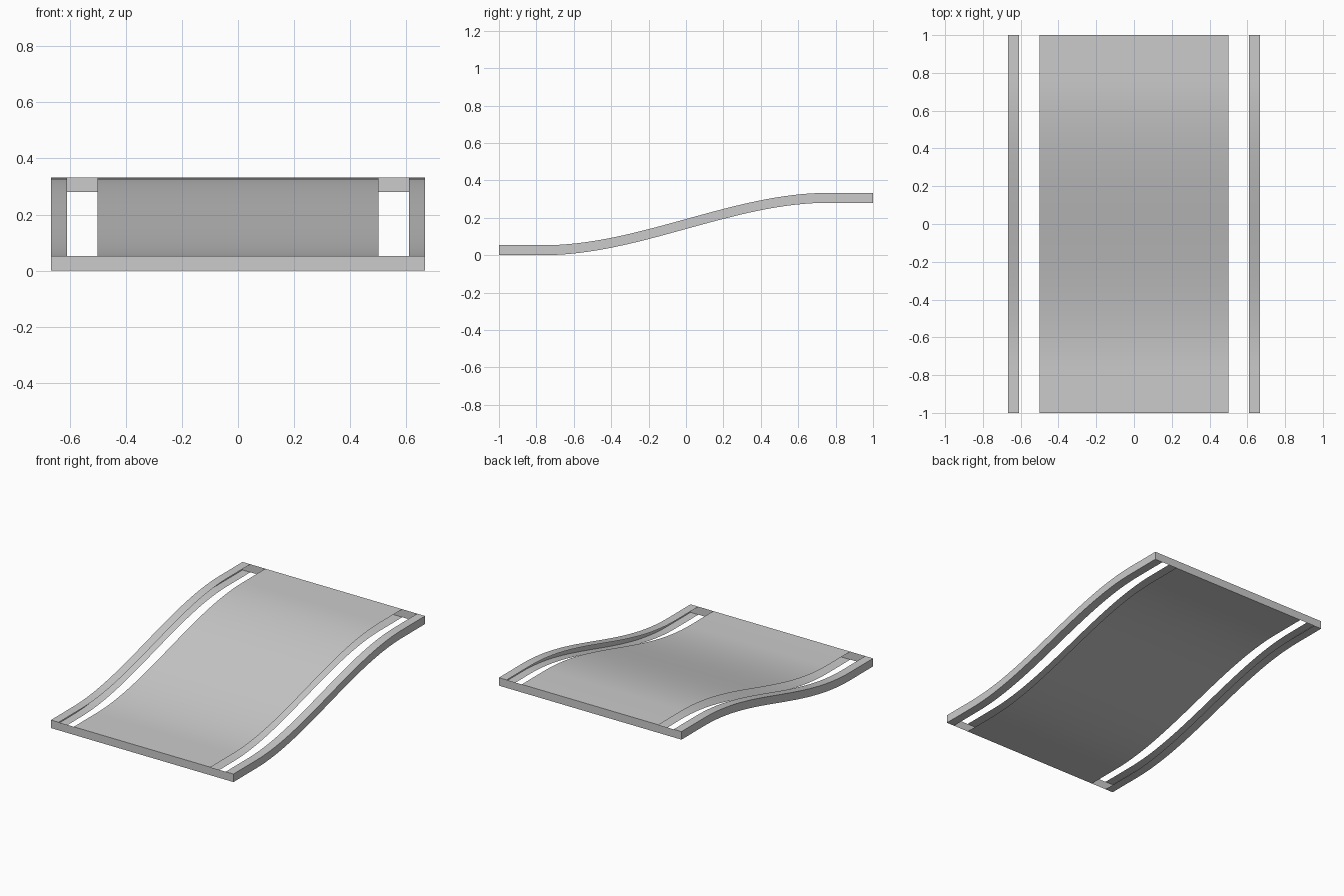
import bpy, bmesh

if "Cube" in bpy.data.objects:
    bpy.data.objects.remove(bpy.data.objects["Cube"])

T = 0.053           # shell height
RISE = 0.28         # height gained front to back
W, RAIL, BELT = 0.667, 0.61, 0.5


def height(y):
    t = min(max((y + 0.76) / 1.52, 0), 1)
    return RISE * t * t * (3 - 2 * t)


YS = [-1] + [-0.76 + 1.52 * i / 32 for i in range(33)] + [1]


def make(name, strips):
    """Each strip sweeps the segment (x0, z0)-(x1, z1) along the S curve."""
    bm = bmesh.new()
    for (x0, z0), (x1, z1) in strips:
        prev = None
        for y in YS:
            cur = [bm.verts.new((x, y, height(y) + z)) for x, z in ((x0, z0), (x1, z1))]
            if prev:
                bm.faces.new((prev[0], prev[1], cur[1], cur[0]))
            prev = cur
    bmesh.ops.remove_doubles(bm, verts=bm.verts, dist=1e-5)
    finish(name, bm)


def finish(name, bm):
    me = bpy.data.meshes.new(name)
    bm.to_mesh(me)
    bm.free()
    ob = bpy.data.objects.new(name, me)
    bpy.context.collection.objects.link(ob)
    for p in me.polygons:
        p.use_smooth = True
    me.set_sharp_from_angle(angle=0.6)


# centre deck: open-sided upper and lower skins
make("centre_deck", [((-BELT, T), (BELT, T)), ((BELT, 0), (-BELT, 0))])

# side rails: top, outer wall and bottom, open toward the slot
make("right_rail", [((RAIL, T), (W, T)), ((W, T), (W, 0)), ((W, 0), (RAIL, 0))])
make("left_rail", [((-W, T), (-RAIL, T)), ((-W, 0), (-W, T)), ((-RAIL, 0), (-W, 0))])

# full-width end plates
for name, y, s in (("front_plate", -1, 1), ("back_plate", 1, -1)):
    bm = bmesh.new()
    z = height(y)
    bm.faces.new([bm.verts.new(c) for c in
                  ((-W * s, y, z), (W * s, y, z), (W * s, y, z + T), (-W * s, y, z + T))])
    finish(name, bm)

for ob in bpy.data.objects:
    for p in ob.data.polygons[:1]:
        p.select = False
# fix outward normals of the swept skins
for ob in bpy.data.objects:
    if ob.name.endswith("plate"):
        continue
    for p in ob.data.polygons:
        zc = p.center.z - height(p.center.y)
        out = p.normal.x * p.center.x if abs(p.normal.x) > 0.9 else p.normal.z * (zc - T / 2)
        if out < 0:
            p.flip()
